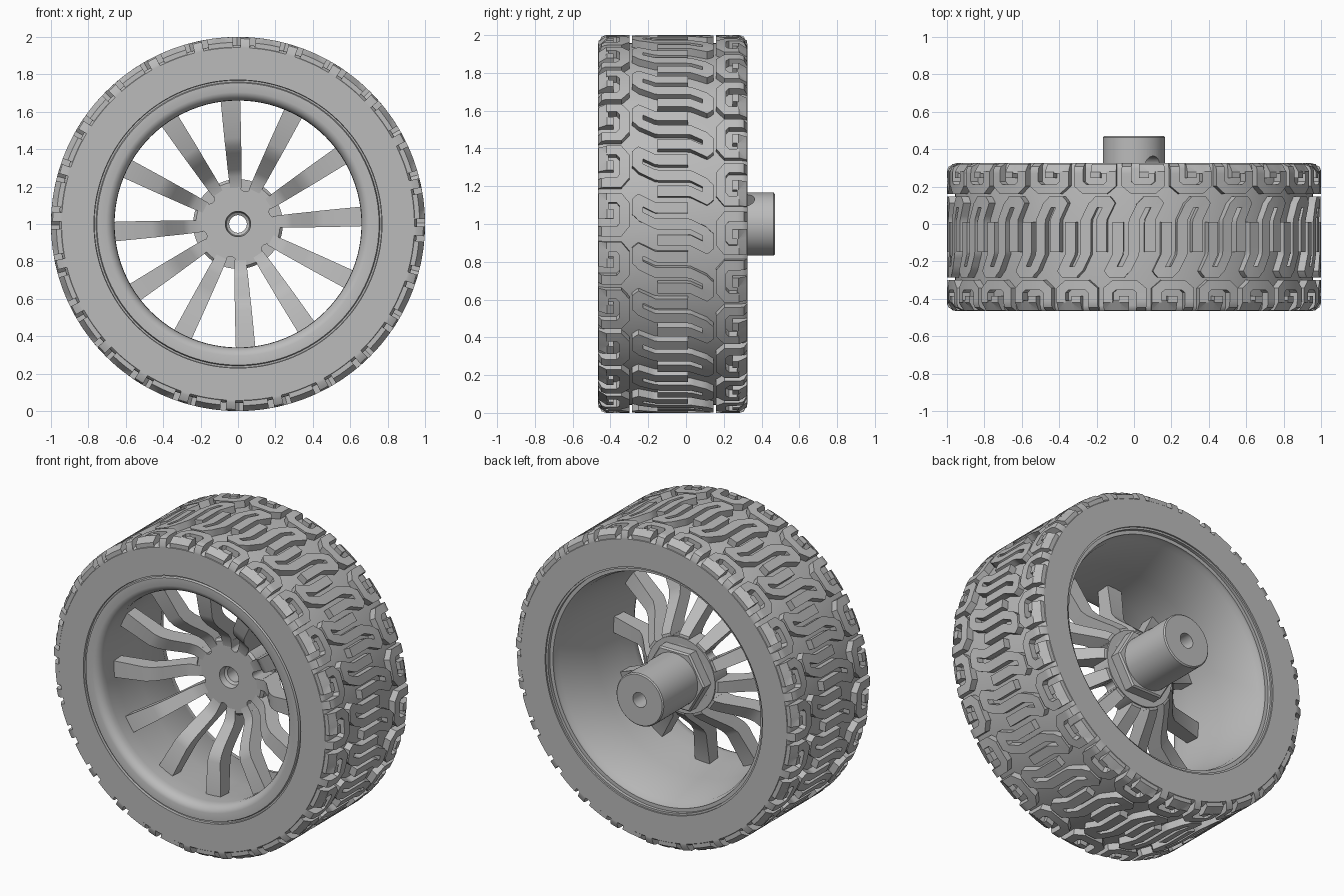
import bpy, bmesh, math
from mathutils import Vector, Matrix

AXIS_Z = 1.0            # wheel axis height
MID_Y = -0.07           # middle of the tyre width
HALF_W = 0.395          # half tyre width
BASE_R, TOP_R, EDGE = 0.957, 1.0, 0.045
PITCHES = 24

cube = bpy.data.objects.get("Cube")
if cube:
    bpy.data.objects.remove(cube)

grey = bpy.data.materials.new("plain_grey")
grey.use_nodes = True
COLOUR = (0.5, 0.5, 0.5, 1)
grey.diffuse_color = COLOUR
grey.node_tree.nodes["Principled BSDF"].inputs["Base Color"].default_value = COLOUR


def shade(obj, angle=30):
    bpy.ops.object.select_all(action='DESELECT')
    obj.select_set(True)
    bpy.context.view_layer.objects.active = obj
    bpy.ops.object.shade_smooth_by_angle(angle=math.radians(angle))


def finish(name, bm, angle=30):
    bmesh.ops.recalc_face_normals(bm, faces=bm.faces)
    mesh = bpy.data.meshes.new(name)
    bm.to_mesh(mesh)
    bm.free()
    mesh.materials.append(grey)
    obj = bpy.data.objects.new(name, mesh)
    bpy.context.collection.objects.link(obj)
    shade(obj, angle)
    return obj


def polar(r, a, y):
    return Vector((r * math.cos(a), y, AXIS_Z + r * math.sin(a)))


def directions(degrees):
    """Outward and sideways unit vectors at an angle round the axis."""
    a = math.radians(degrees)
    return Vector((math.cos(a), 0, math.sin(a))), Vector((-math.sin(a), 0, math.cos(a)))


def skin(bm, rings, loop=False):
    """Join rings of points with quads; close the run or cap its ends."""
    rows = [[bm.verts.new(p) for p in ring] for ring in rings]
    n = len(rows[0])
    for i in range(len(rows) - (0 if loop else 1)):
        a, b = rows[i], rows[(i + 1) % len(rows)]
        for k in range(n):
            bm.faces.new((a[k], a[(k + 1) % n], b[(k + 1) % n], b[k]))
    if not loop:
        bm.faces.new(rows[0])
        bm.faces.new(rows[-1])


def lathe(name, profile, segments=96, angle=30):
    bm = bmesh.new()
    step = 2 * math.pi / segments
    skin(bm, [[polar(r, i * step, y) for r, y in profile]
              for i in range(segments)], loop=True)
    return finish(name, bm, angle)


# Tyre carcass
front, back = MID_Y - HALF_W, MID_Y + HALF_W
lathe("tyre_carcass", [(0.77, front), (0.943, front), (0.953, front + 0.012),
                       (BASE_R, front + 0.03), (BASE_R, back - 0.03),
                       (0.953, back - 0.012), (0.943, back), (0.77, back)], 144)


# Tread: raised ribbons wrapped round the carcass
def tread_radius(v):
    inset = max(0.0, EDGE - (HALF_W - abs(v)))
    return TOP_R - EDGE + math.sqrt(max(0.0, EDGE ** 2 - inset ** 2))


def subdivide(path, size=0.02):
    out = [path[0]]
    for a, b in zip(path, path[1:]):
        n = max(1, math.ceil((b - a).length / size))
        out += [a.lerp(b, (i + 1) / n) for i in range(n)]
    return out


def kink(q):
    """Lean the ends of the centre blocks sideways, one way on each half."""
    lean = min(0.1, max(0.0, abs(q.y) - 0.09)) * 0.5
    return q.x + math.copysign(lean, q.y)


def ribbon(bm, path, half, turn):
    pts = subdivide([Vector(p) for p in path])
    rings = []
    for i, p in enumerate(pts):
        d0 = (p - pts[max(i - 1, 0)]).normalized()
        d1 = (pts[min(i + 1, len(pts) - 1)] - p).normalized()
        d = (d0 + d1).normalized()
        side = Vector((-d.y, d.x))
        reach = half / max(0.6, d.dot(d1 if d1.length else d0))
        l, r = p + side * reach, p - side * reach
        rings.append([polar(rad, turn - kink(q), MID_Y + q.y) for q, rad in
                      ((l, 0.943), (l, tread_radius(l.y)),
                       (r, tread_radius(r.y)), (r, 0.943))])
    skin(bm, rings)


centre_s = [(-0.086, 0.08), (-0.086, -0.17), (-0.07, -0.187), (-0.015, -0.187), (0, -0.17),
            (0, 0.17), (0.015, 0.187), (0.07, 0.187), (0.086, 0.17), (0.086, -0.08)]
hook = [(-0.09, HALF_W), (-0.09, 0.285), (-0.055, 0.256), (0.055, 0.256),
        (0.09, 0.285), (0.09, 0.366), (0.004, 0.366), (0.004, 0.315)]
bm = bmesh.new()
for k in range(PITCHES):
    turn = math.pi / 2 + k * 2 * math.pi / PITCHES
    ribbon(bm, centre_s, 0.029, turn)
    ribbon(bm, hook, 0.026, turn)
    ribbon(bm, [(-u, -v) for u, v in hook], 0.026, turn)
finish("tread_blocks", bm)

# Rim with rounded front lip, barrel flaring to the back and stepped flange
lathe("rim", [(0.775, -0.463), (0.768, -0.45), (0.759, -0.45), (0.754, -0.463), (0.705, -0.463),
              (0.688, -0.457), (0.672, -0.442), (0.662, -0.42), (0.66, -0.39),
              (0.665, -0.28), (0.685, -0.05), (0.72, 0.25), (0.735, 0.275),
              (0.735, 0.295), (0.758, 0.295), (0.758, 0.315), (0.775, 0.315)], angle=35)

# Hub: drilled shaft with a face plate
hub = lathe("hub", [(0.047, 0.47), (0.16, 0.47), (0.167, 0.463), (0.167, 0.05), (0.24, 0.05),
                    (0.24, -0.075), (0.225, -0.09), (0.068, -0.09), (0.062, -0.05),
                    (0.047, -0.04)], 64)
lathe("hub_hexagon", [(0.1, 0.04), (0.212, 0.04), (0.212, 0.11), (0.202, 0.12), (0.1, 0.12)], 6)

# Cutter: rounded notches in the plate and the set screw hole
bm = bmesh.new()
for k in range(6):
    out, side = directions(78.5 + 60 * k)
    outline = [0.3 * out - 0.028 * side, 0.3 * out + 0.028 * side]
    for i in range(13):
        t = math.pi * i / 12
        outline.append(out * (0.205 - 0.028 * math.sin(t)) + side * 0.028 * math.cos(t))
    skin(bm, [[p + Vector((0, y, AXIS_Z)) for p in outline] for y in (-0.2, 0.035)])
out, side = directions(52)
turned = Vector((0, 0, 1)).rotation_difference(out).to_matrix().to_4x4()
bmesh.ops.create_cone(bm, cap_ends=True, segments=32, radius1=0.048, radius2=0.048, depth=0.2,
                      matrix=Matrix.Translation(out * 0.13 + Vector((0, 0.315, AXIS_Z))) @ turned)
cutter = finish("hub_cutter", bm)
cutter.hide_render = True
cut = hub.modifiers.new("cut", 'BOOLEAN')
cut.operation, cut.object, cut.solver = 'DIFFERENCE', cutter, 'EXACT'
bpy.context.view_layer.objects.active = hub
bpy.ops.object.modifier_apply(modifier="cut")
bpy.data.objects.remove(cutter)
shade(hub)

# Spokes: swept forward from the hub, then out to the rim
# (radius, front y, half width, thickness)
spoke_path = [(0.19, -0.089, 0.03, 0.14), (0.255, -0.10, 0.035, 0.14), (0.29, -0.125, 0.037, 0.13),
              (0.38, -0.23, 0.041, 0.125), (0.42, -0.265, 0.043, 0.115),
              (0.46, -0.285, 0.045, 0.105), (0.68, -0.31, 0.053, 0.085)]
bm = bmesh.new()
for k in range(12):
    out, side = directions(93.5 + 30 * k)
    rings = []
    for r, y, w, thick in spoke_path:
        c = out * r + Vector((0, 0, AXIS_Z))
        rings.append([c + side * s * w + Vector((0, yy, 0)) for s, yy in
                      ((-1, y), (1, y), (1, y + thick), (-1, y + thick))])
    skin(bm, rings)
finish("spokes", bm, 35)
